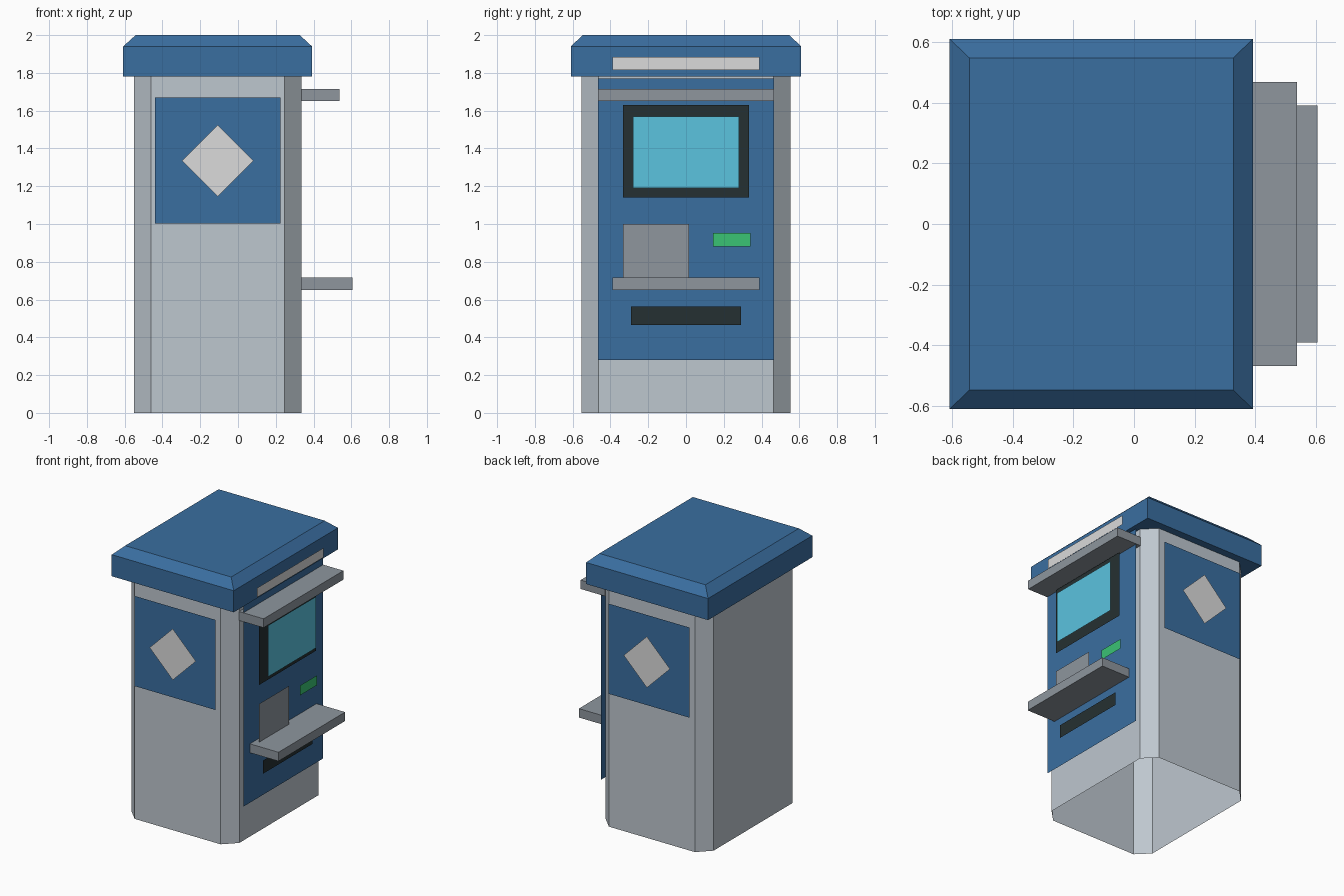
import bpy
import bmesh

if "Cube" in bpy.data.objects:
    bpy.data.objects.remove(bpy.data.objects["Cube"], do_unlink=True)


def material(name, r, g, b):
    """Flat colour from display values 0-255, stored as linear."""
    col = [((c / 255 + 0.055) / 1.055) ** 2.4 for c in (r, g, b)] + [1]
    m = bpy.data.materials.new(name)
    m.use_nodes = True
    m.diffuse_color = col
    m.node_tree.nodes["Principled BSDF"].inputs["Base Color"].default_value = col
    return m


LIGHT_GREY = material("light grey", 190, 199, 207)
BLUE = material("blue", 58, 110, 160)
STEEL = material("steel grey", 142, 150, 158)
BLACK = material("near black", 37, 48, 50)
CYAN = material("screen cyan", 91, 195, 223)
GREEN = material("green", 58, 195, 116)
WHITE = material("off white", 219, 219, 219)


def finish(name, bm, mat):
    mesh = bpy.data.meshes.new(name)
    bm.to_mesh(mesh)
    bm.free()
    mesh.materials.append(mat)
    obj = bpy.data.objects.new(name, mesh)
    bpy.context.collection.objects.link(obj)
    return obj


def loft(name, rings, mat, caps):
    """Join rings of equal point count into walls, with optional end caps."""
    bm = bmesh.new()
    loops = [[bm.verts.new(p) for p in ring] for ring in rings]
    for low, high in zip(loops, loops[1:]):
        n = len(low)
        for i in range(n):
            j = (i + 1) % n
            bm.faces.new((low[i], low[j], high[j], high[i]))
    if caps:
        bm.faces.new(loops[0][::-1])
        bm.faces.new(loops[-1])
    return finish(name, bm, mat)


def rect(x0, x1, y0, y1, z):
    return [(x0, y0, z), (x1, y0, z), (x1, y1, z), (x0, y1, z)]


def sheet(name, points, mat):
    bm = bmesh.new()
    bm.faces.new([bm.verts.new(p) for p in points])
    return finish(name, bm, mat)


def right_sheet(name, x, y0, y1, z0, z1, mat):
    """Thin sheet facing +x."""
    return sheet(name, [(x, y0, z0), (x, y1, z0), (x, y1, z1), (x, y0, z1)], mat)


# Cabinet shell: chamfered corners, open underneath
X0, X1, Y, C, TOP = -0.55, 0.335, 0.553, 0.09, 1.78


def octagon(z):
    return [(X0 + C, -Y, z), (X1 - C, -Y, z), (X1, -Y + C, z), (X1, Y - C, z),
            (X1 - C, Y, z), (X0 + C, Y, z), (X0, Y - C, z), (X0, -Y + C, z)]


loft("cabinet", [octagon(0), octagon(TOP)], LIGHT_GREY, False)

# Roof with sloped rim
loft("roof", [rect(-0.608, 0.392, -0.61, 0.61, TOP),
              rect(-0.608, 0.392, -0.61, 0.61, 1.94),
              rect(-0.542, 0.327, -0.547, 0.547, 2.0)], BLUE, True)

# Shelf and canopy on the working side
for name, x1, half, z in (("canopy", 0.537, 0.467, 1.65),
                          ("counter_shelf", 0.605, 0.39, 0.65)):
    loft(name, [rect(X1, x1, -half, half, z),
                rect(X1, x1, -half, half, z + 0.066)], STEEL, True)

# Layered sheets of the working side
STEP = 0.036
L1, L2, L3 = (X1 + STEP * k for k in (1, 2, 3))
right_sheet("control_panel", L1, -0.465, 0.465, 0.28, 1.77, BLUE)
right_sheet("screen_frame", L2, -0.333, 0.333, 1.14, 1.63, BLACK)
right_sheet("screen", L3, -0.28, 0.28, 1.19, 1.57, CYAN)
right_sheet("keypad_plate", L2, -0.333, 0.015, 0.70, 1.0, STEEL)
right_sheet("card_reader", L2, 0.143, 0.342, 0.88, 0.953, GREEN)
right_sheet("cash_slot", L2, -0.29, 0.29, 0.465, 0.563, BLACK)
right_sheet("roof_sign", 0.428, -0.39, 0.39, 1.815, 1.885, WHITE)

# Side panels with a diamond, front and back
CX, CZ, R = -0.107, 1.335, 0.19
for side, s in (("front", -1), ("back", 1)):
    y = s * (Y + 0.032)
    panel = [(-0.44, y, 1.002), (0.225, y, 1.002), (0.225, y, 1.67), (-0.44, y, 1.67)]
    y = s * (Y + 0.058)
    diamond = [(CX, y, CZ - R), (CX + R, y, CZ), (CX, y, CZ + R), (CX - R, y, CZ)]
    sheet(side + "_panel", panel[::-s], BLUE)
    sheet(side + "_diamond", diamond[::-s], WHITE)
